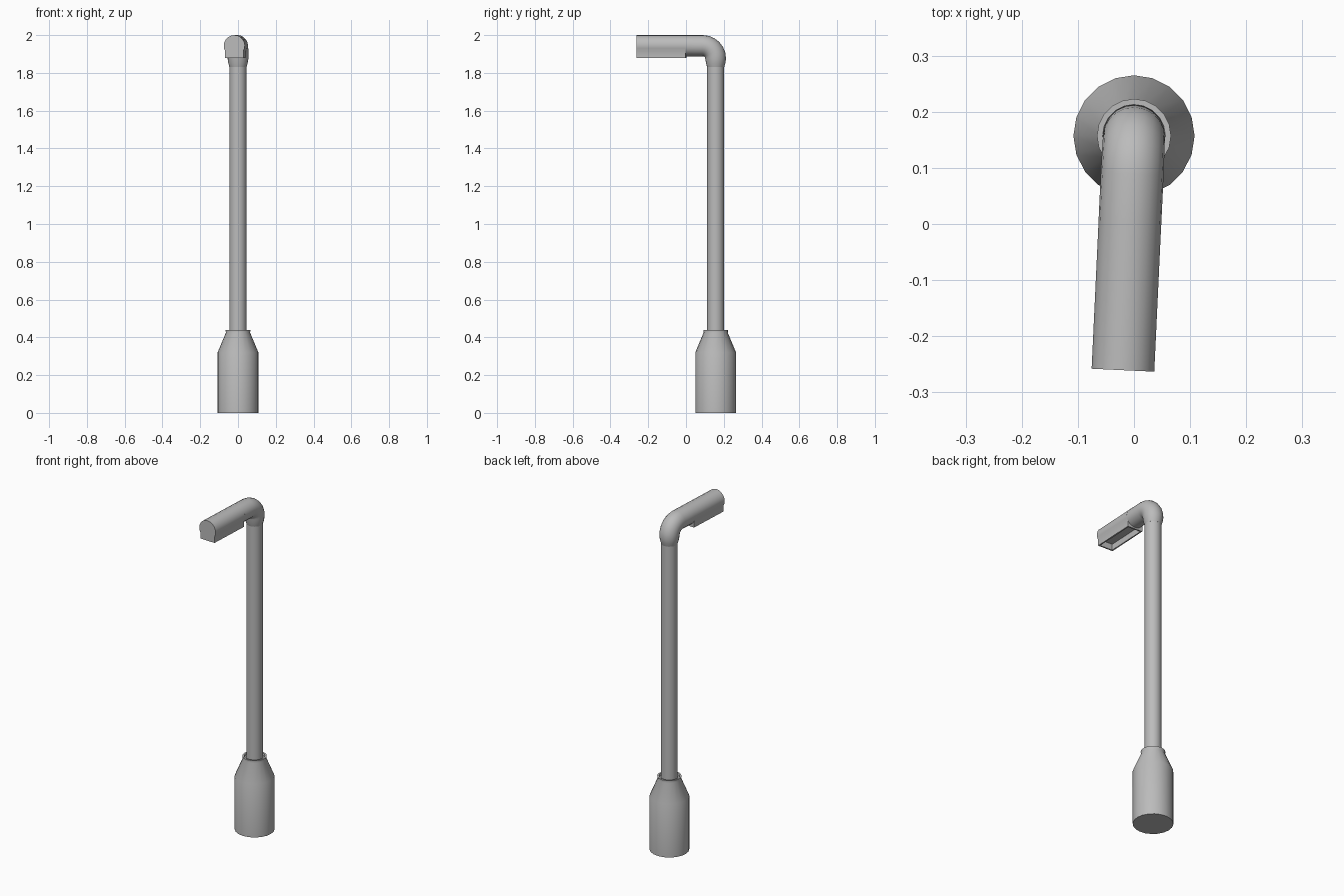
import bpy
import bmesh
from math import sin, cos, pi, radians, asin
from mathutils import Vector

old = bpy.data.objects.get("Cube")
if old:
    bpy.data.objects.remove(old)

SIDES = 20
POST_Y = 0.157
TURN = radians(-2.7)

metal = bpy.data.materials.new("grey metal")
metal.use_nodes = True
GREY = (0.5, 0.5, 0.5, 1)
metal.diffuse_color = GREY
metal.node_tree.nodes["Principled BSDF"].inputs["Base Color"].default_value = GREY


def finish(bm, name, turn=0.0):
    bmesh.ops.recalc_face_normals(bm, faces=bm.faces)
    mesh = bpy.data.meshes.new(name)
    bm.to_mesh(mesh)
    bm.free()
    obj = bpy.data.objects.new(name, mesh)
    obj.location.y = POST_Y
    obj.rotation_euler.z = turn
    mesh.materials.append(metal)
    bpy.context.collection.objects.link(obj)
    bpy.ops.object.select_all(action='DESELECT')
    obj.select_set(True)
    bpy.context.view_layer.objects.active = obj
    bpy.ops.object.shade_smooth_by_angle(angle=radians(32))
    return obj


def loft(name, rings, turn=0.0):
    """Round tube through (y, z, radius, tilt) rings, capped at both ends."""
    bm = bmesh.new()
    loops = []
    for y, z, r, tilt in rings:
        centre = Vector((0, y, z))
        across = Vector((0, cos(tilt), sin(tilt)))
        loops.append([bm.verts.new(centre + r * (Vector((cos(a), 0, 0)) + across * sin(a)))
                      for a in (2 * pi * i / SIDES for i in range(SIDES))])
    for low, high in zip(loops, loops[1:]):
        for i in range(SIDES):
            j = (i + 1) % SIDES
            bm.faces.new((low[i], low[j], high[j], high[i]))
    bm.faces.new(loops[0])
    bm.faces.new(loops[-1])
    return finish(bm, name, turn)


# Weighted base with tapered shoulder and collar
loft("base", [(0, z, r, 0) for r, z in
              ((0.108, 0), (0.108, 0.32), (0.064, 0.425), (0.066, 0.44), (0.056, 0.44), (0.054, 0.43))])

# Upright pole
loft("pole", [(0, 0.42, 0.045, 0), (0, 1.86, 0.045, 0)])

# Elbow: flared neck, quarter bend, short straight arm
HEAD_R, HEAD_Z, BEND = 0.056, 1.944, 0.068
bend_z = HEAD_Z - BEND
elbow = [(0, 1.83, 0.045, 0), (0, 1.85, 0.051, 0)]
for i in range(7):
    t = pi / 2 * i / 6
    elbow.append((BEND * (cos(t) - 1), bend_z + BEND * sin(t), 0.055 + 0.001 * i / 6, t))
elbow.append((-POST_Y, HEAD_Z, HEAD_R, pi / 2))
loft("elbow", elbow, TURN)

# Lamp head: round top, straight lower sides and a recessed underside
half = 0.048
start = -asin((HEAD_R ** 2 - half ** 2) ** 0.5 / HEAD_R)
sweep = pi - 2 * start
profile = [(half, 1.88)]
for i in range(15):
    a = start + sweep * i / 14
    profile.append((HEAD_R * cos(a), HEAD_Z + HEAD_R * sin(a)))
profile.append((-half, 1.88))
bm = bmesh.new()
back, front = [[bm.verts.new((x, y, z)) for x, z in profile] for y in (-POST_Y, -0.418)]
n = len(profile)
sides = [bm.faces.new((back[i], back[(i + 1) % n], front[(i + 1) % n], front[i])) for i in range(n)]
bm.faces.new(back)
bm.faces.new(front)
bmesh.ops.recalc_face_normals(bm, faces=bm.faces)
underside = sides[-1]
bmesh.ops.inset_region(bm, faces=[underside], thickness=0.008, use_even_offset=True)
recess = bmesh.ops.extrude_discrete_faces(bm, faces=[underside])["faces"][0]
bmesh.ops.translate(bm, verts=recess.verts, vec=(0, 0, 0.035))
finish(bm, "lamp_head", TURN)
